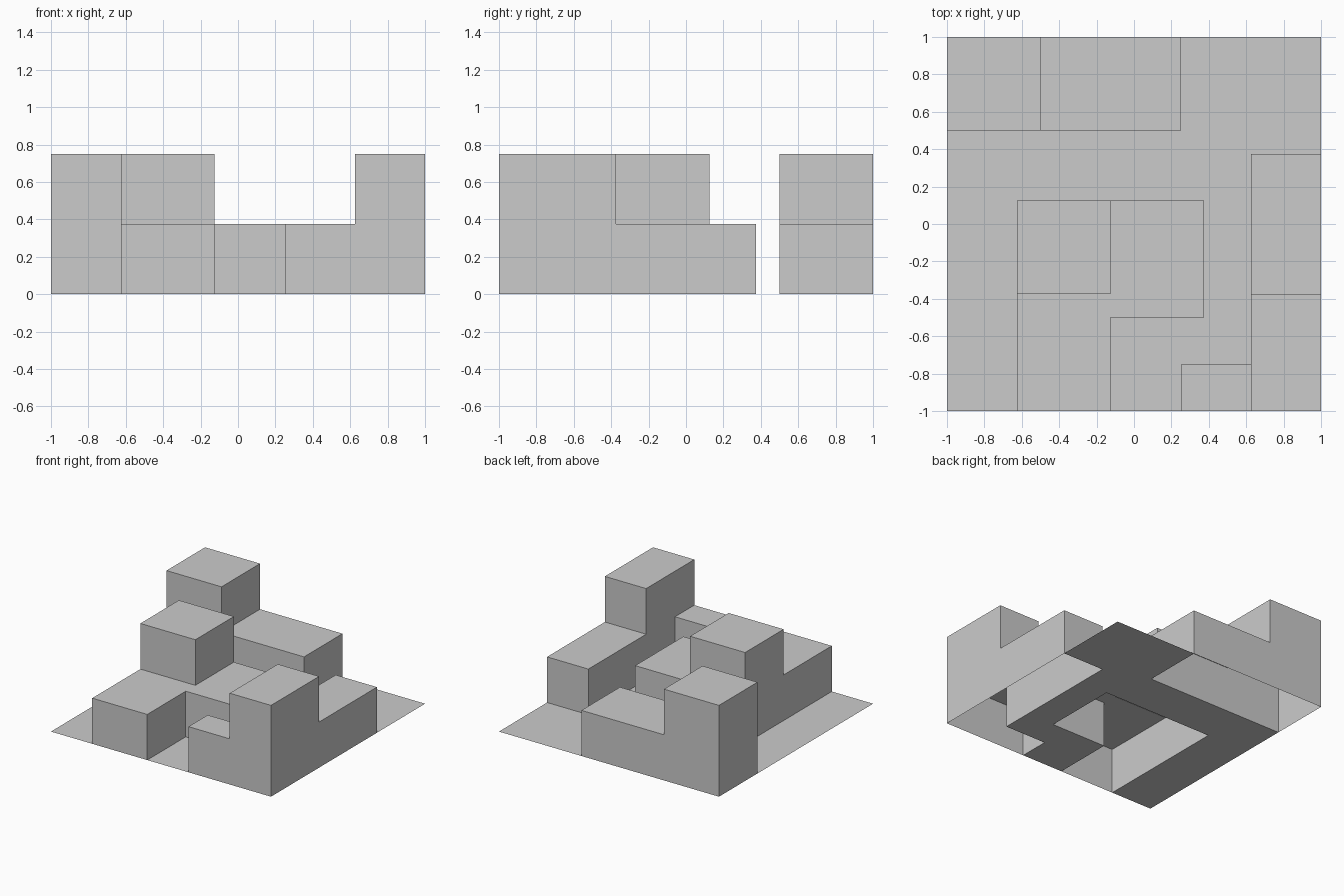
import bpy, bmesh

if "Cube" in bpy.data.objects:
    bpy.data.objects.remove(bpy.data.objects["Cube"])

CELL = 0.125    # plan grid step
STEP = 0.375    # height of one level
HALF = 8        # the plan runs from -8 to 8 cells

# Each piece: rectangles (x0, x1, y0, y1, level) in cells
PIECES = {
    "back_terrace": [(-8, -4, 4, 8, 2), (-4, 2, 4, 8, 1)],
    "middle_terrace": [(-5, -1, -3, 1, 2), (-5, -1, -8, -3, 1), (-1, 3, -4, 1, 1)],
    "right_terrace": [(5, 8, -8, -3, 2), (5, 8, -3, 3, 1), (2, 5, -8, -6, 1)],
}
SIDES = [(0, -1), (1, 0), (0, 1), (-1, 0)]


def cells_of(rects):
    """Map every covered cell to its level."""
    return {(x, y): lv for x0, x1, y0, y1, lv in rects
            for x in range(x0, x1) for y in range(y0, y1)}


def build_sheet(name, cells):
    """Stepped surface: tops plus walls wherever the level drops, open below."""
    bm = bmesh.new()
    verts = {}

    def vert(x, y, z):
        if (x, y, z) not in verts:
            verts[x, y, z] = bm.verts.new((x * CELL, y * CELL, z * STEP))
        return verts[x, y, z]

    for (x, y), level in cells.items():
        ring = [(x, y), (x + 1, y), (x + 1, y + 1), (x, y + 1)]
        bm.faces.new([vert(*p, level) for p in ring])
        for i, (dx, dy) in enumerate(SIDES):
            a, b = ring[i], ring[(i + 1) % 4]
            for z in range(cells.get((x + dx, y + dy), 0), level):
                bm.faces.new([vert(*a, z), vert(*b, z), vert(*b, z + 1), vert(*a, z + 1)])

    # Merge the flat cells into large faces
    bmesh.ops.dissolve_limit(bm, angle_limit=0.01, verts=bm.verts[:], edges=bm.edges[:])
    mesh = bpy.data.meshes.new(name)
    bm.to_mesh(mesh)
    bm.free()
    bpy.context.collection.objects.link(bpy.data.objects.new(name, mesh))


# Hollow stepped terraces
covered = set()
for name, rects in PIECES.items():
    cells = cells_of(rects)
    covered.update(cells)
    build_sheet(name, cells)

# Ground sheet, open under the terraces
floor = cells_of([(-HALF, HALF, -HALF, HALF, 0)])
build_sheet("ground", {c: 0 for c in floor if c not in covered})
